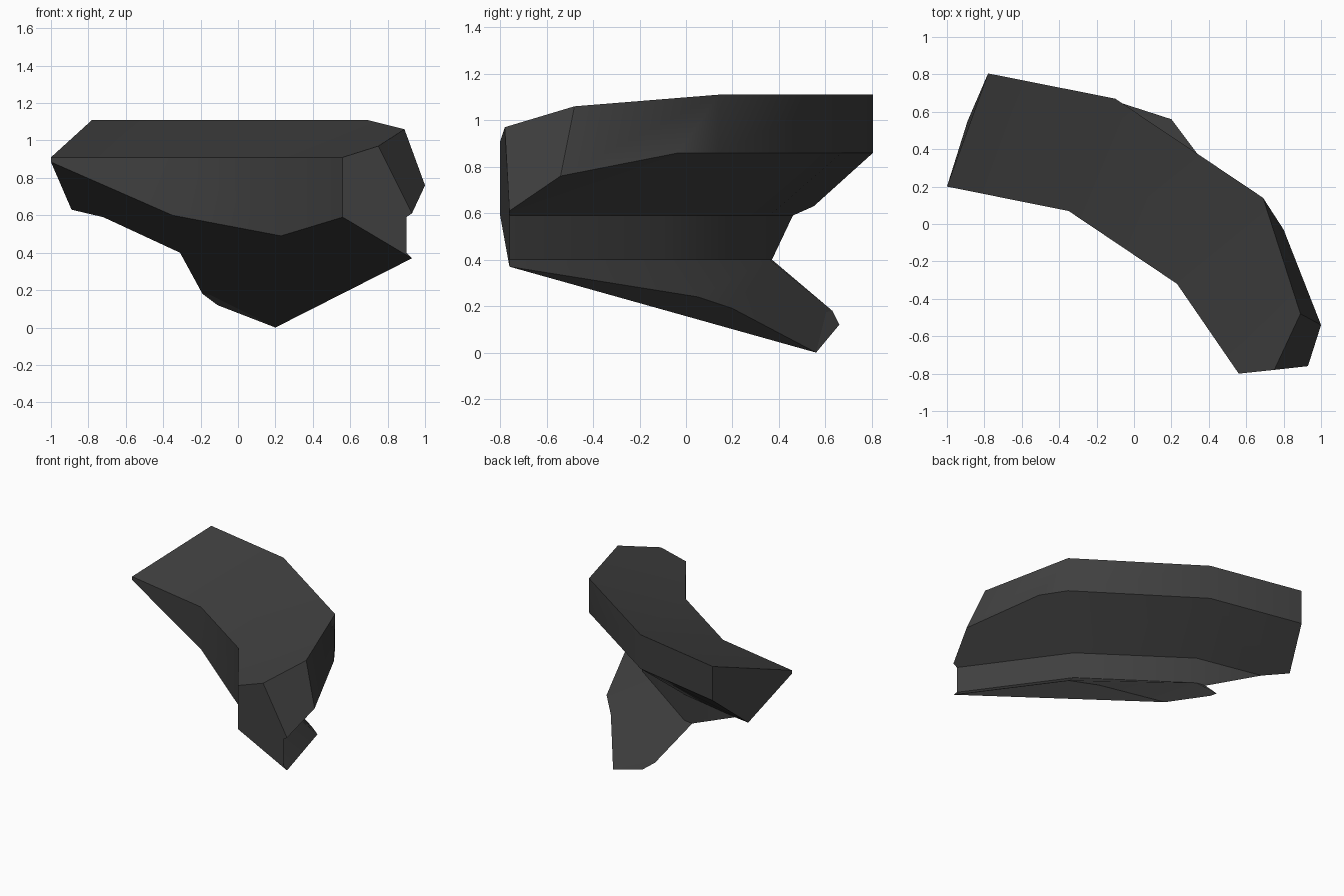
import bpy
import bmesh
import math

default = bpy.data.objects.get("Cube")
if default:
    bpy.data.objects.remove(default, do_unlink=True)

# One charcoal material for the whole shell
charcoal = bpy.data.materials.new("charcoal")
charcoal.use_nodes = True
colour = (0.05, 0.05, 0.05, 1.0)
charcoal.diffuse_color = colour
shader = next(n for n in charcoal.node_tree.nodes if n.type == "BSDF_PRINCIPLED")
shader.inputs["Base Color"].default_value = colour
shader.inputs["Roughness"].default_value = 0.8

bm = bmesh.new()


def rail(points, height=None):
    """Make a row of vertices; a flat row shares one height."""
    return [bm.verts.new(p if height is None else (*p, height)) for p in points]


def face(*verts):
    bm.faces.new(verts)


def bridge(upper, lower):
    """Join two rows of equal length with quads."""
    for a, b, c, d in zip(upper, upper[1:], lower[1:], lower):
        face(a, b, c, d)


# Rows run from the back right end round to the front left end
inner_top = rail([(-1, .2), (-.35, .07), (.23, -.32), (.56, -.8)], .91)
inner_low = rail([(-1, .2, .885), (-.35, .07, .6), (.23, -.32, .49), (.56, -.8, .59)])
outer_top = rail([(-.78, .805), (-.1, .67), (.69, .14)], 1.11)
outer_top += rail([(.89, -.48, 1.06), (.75, -.78, .97)])
ridge = rail([(-.78, .805), (-.1, .67), (.69, .14), (.8, -.03)], .86)
ridge += rail([(1, -.54, .76), (.93, -.76, .61)])
waist_top = rail([(-.72, .46), (-.24, .36), (.43, -.11), (.9, -.76)], .59)
waist_low = rail([(-.31, .37), (-.24, .36), (.43, -.11), (.9, -.76)], .4)
fin_edge = rail([(.2, .56, 0), (.47, .2, .19), (.61, .05, .24), (.93, -.76, .37)])
fin_end = rail([(-.19, .63, .18), (-.11, .66, .12)])
back_corner = rail([(-.89, .55, .63)])

# Sloping top and inner wall
bridge(outer_top[:3], inner_top[:3])
face(*inner_top[2:], *reversed(outer_top[2:]))
bridge(inner_top, inner_low)

# Outer wall, with its chamfered front corner
bridge(outer_top[:3], ridge[:3])
face(outer_top[2], ridge[3], ridge[2])
bridge(outer_top[2:], ridge[3:])

# Undercut below the ridge
face(*ridge[:2], waist_top[1], waist_top[0], *back_corner)
bridge(ridge[1:3], waist_top[1:3])
face(*ridge[2:], waist_top[3], waist_top[2])

# Upright waist and the flared fin under it
bridge(waist_top, waist_low)
bridge(waist_low[1:], fin_edge[1:])
face(*waist_low[:2], fin_edge[1], fin_edge[0], *reversed(fin_end))
face(*fin_edge)

# End caps and the single flat underside
face(outer_top[0], inner_top[0], inner_low[0], *back_corner, ridge[0])
face(inner_top[-1], outer_top[-1], ridge[-1], waist_top[-1],
     waist_low[-1], fin_edge[-1], inner_low[-1])
face(*inner_low, fin_edge[-1], fin_edge[0], *reversed(fin_end),
     waist_low[0], waist_top[0], *back_corner)

bmesh.ops.recalc_face_normals(bm, faces=bm.faces)
mesh = bpy.data.meshes.new("curved_shell")
bm.to_mesh(mesh)
bm.free()
mesh.materials.append(charcoal)

shell = bpy.data.objects.new("curved_shell", mesh)
bpy.context.collection.objects.link(shell)

# Soften the gentle bends and keep the hard edges crisp
for other in bpy.context.selected_objects:
    other.select_set(False)
shell.select_set(True)
bpy.context.view_layer.objects.active = shell
bpy.ops.object.shade_smooth_by_angle(angle=math.radians(30))
